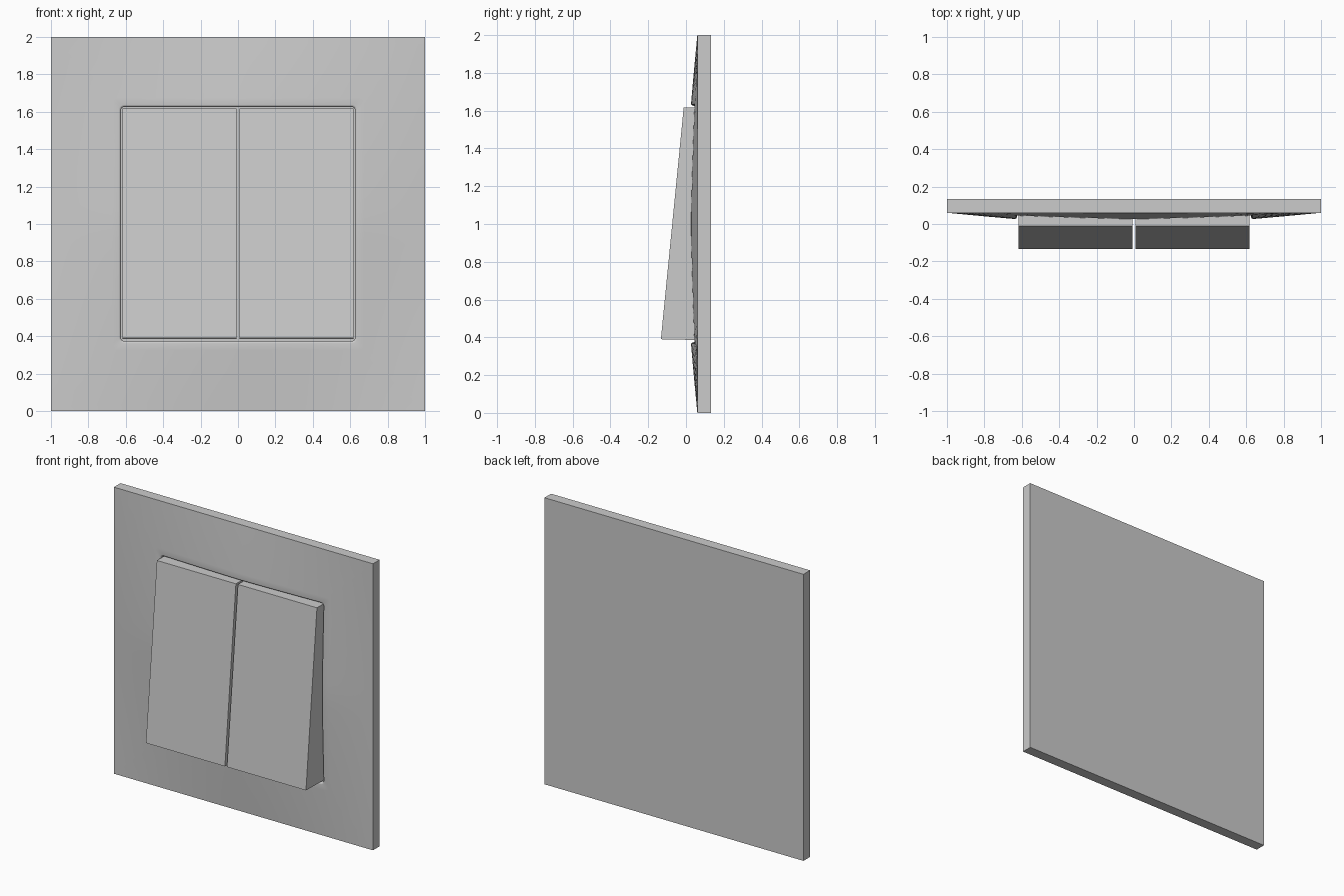
import bpy, bmesh, math

if "Cube" in bpy.data.objects:
    bpy.data.objects.remove(bpy.data.objects["Cube"])

EDGE_Y, BACK_Y, FLOOR_Y = 0.06, 0.133, 0.095
HALF, OPEN = 1.0, 0.626


def dome(x, z):
    # front height of the gently bulging frame
    return EDGE_Y - 0.075 * (1 - min(abs(x), 1) ** 1.3) * (1 - min(abs(z), 1) ** 1.3)


def outline(half, radius, sides=16, arc=5):
    # rounded square, centred on the origin
    pts, c = [], half - radius
    for k in range(4):
        a0 = k * math.pi / 2
        for i in range(arc + 1):
            a = a0 + i / arc * math.pi / 2
            sx = 1 if k in (0, 3) else -1
            sz = 1 if k in (0, 1) else -1
            pts.append((sx * c + radius * math.cos(a), sz * c + radius * math.sin(a)))
        x0, z0 = pts[-1]
        dx, dz = -math.sin(a0 + math.pi / 2), math.cos(a0 + math.pi / 2)
        for i in range(1, sides):
            s = 2 * c * i / sides
            pts.append((x0 + dx * s, z0 + dz * s))
    return pts


def finish(name, bm):
    bmesh.ops.remove_doubles(bm, verts=bm.verts, dist=1e-5)
    bmesh.ops.recalc_face_normals(bm, faces=bm.faces)
    me = bpy.data.meshes.new(name)
    bm.to_mesh(me)
    bm.free()
    ob = bpy.data.objects.new(name, me)
    bpy.context.collection.objects.link(ob)
    return ob


# wall plate: back, outer edge, domed frame, rounded rim, recess wall and floor
bm = bmesh.new()
outer, inner = outline(HALF, 0.0), outline(OPEN + 0.012, 0.03)
loops = [[(x, BACK_Y, z) for x, z in outer]]
for i in range(11):
    t = i / 10
    ring = [(a[0] + (b[0] - a[0]) * t, a[1] + (b[1] - a[1]) * t) for a, b in zip(outer, inner)]
    loops.append([(x, dome(x, z), z) for x, z in ring])
for i in range(1, 5):
    a = i / 4 * math.pi / 2
    ring = outline(OPEN + 0.012 * (1 - math.sin(a)), 0.03 - 0.012 * math.sin(a))
    loops.append([(x, dome(*p) + 0.012 * (1 - math.cos(a)), z)
                  for (x, z), p in zip(ring, inner)])
loops.append([(x, FLOOR_Y, z) for x, z in outline(OPEN, 0.018)])
rings = [[bm.verts.new((x, y, z + 1)) for x, y, z in lp] for lp in loops]
n = len(outer)
for r0, r1 in zip(rings, rings[1:]):
    for j in range(n):
        k = (j + 1) % n
        bm.faces.new((r0[j], r0[k], r1[k], r1[j]))
bm.faces.new(rings[0])
bm.faces.new(rings[-1])
plate = finish("wall_plate", bm)
bpy.context.view_layer.objects.active = plate
plate.select_set(True)
bpy.ops.object.shade_smooth_by_angle(angle=math.radians(30))

# two tilted rocker buttons
profile = [(FLOOR_Y, 0.385), (-0.133, 0.39), (-0.012, 1.618), (FLOOR_Y, 1.618)]
for side, name in ((-1, "left_rocker"), (1, "right_rocker")):
    bm = bmesh.new()
    a, b = [[bm.verts.new((side * x, y, z)) for y, z in profile] for x in (0.008, 0.618)]
    bm.faces.new(a)
    bm.faces.new(b)
    for i in range(4):
        j = (i + 1) % 4
        bm.faces.new((a[i], a[j], b[j], b[i]))
    finish(name, bm)
